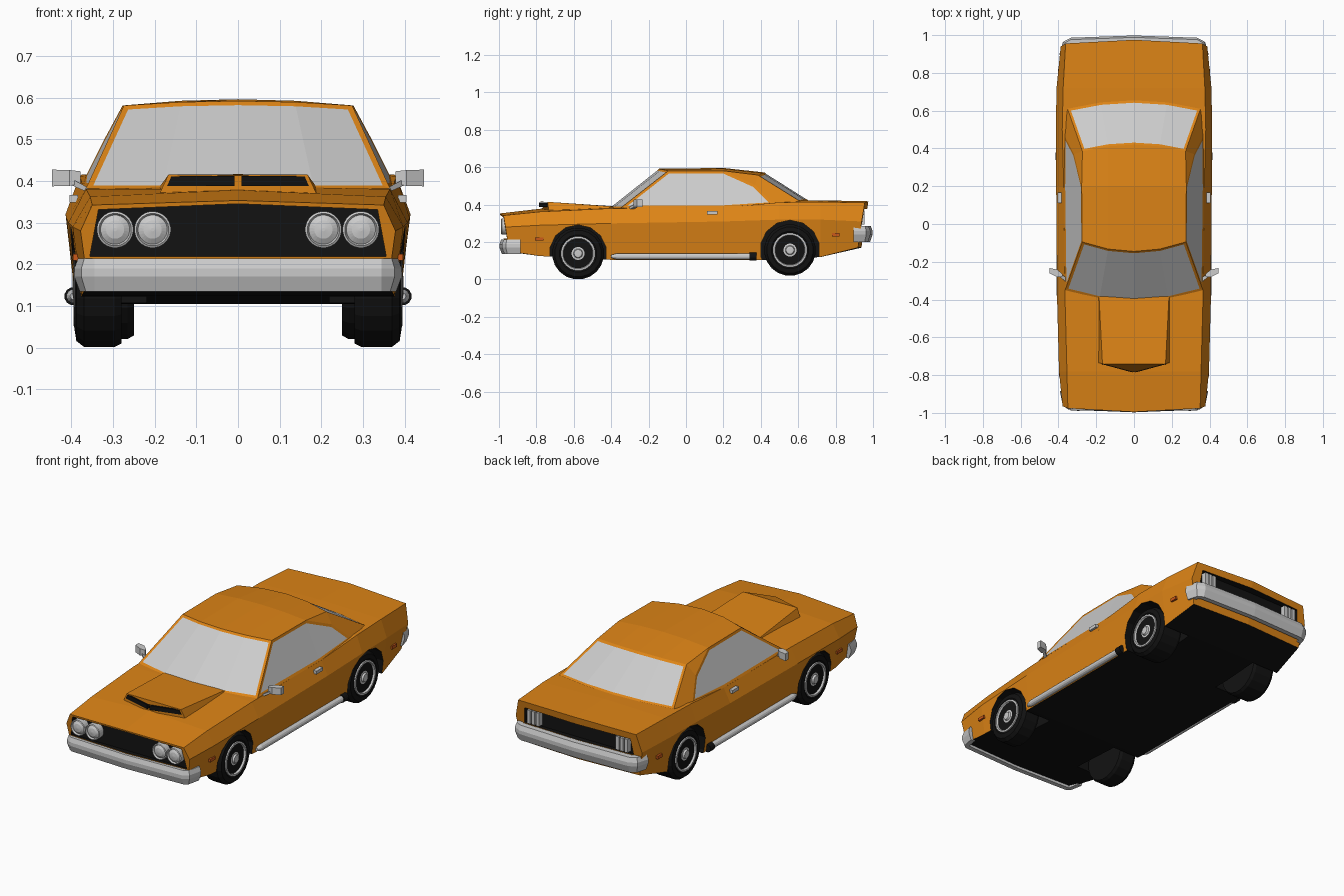
import bpy, bmesh, math
from mathutils import Vector

if "Cube" in bpy.data.objects:
    bpy.data.objects.remove(bpy.data.objects["Cube"])


def material(name, rgb):
    m = bpy.data.materials.new(name)
    m.diffuse_color = (*rgb, 1)
    m.use_nodes = True
    m.node_tree.nodes["Principled BSDF"].inputs["Base Color"].default_value = m.diffuse_color
    return m


ORANGE = material("orange_paint", (0.72, 0.23, 0.008))
BLACK = material("black", (0.006, 0.006, 0.006))
AMBER = material("marker_amber", (0.6, 0.1, 0.01))


def finish(name, bm, *mats):
    bmesh.ops.recalc_face_normals(bm, faces=bm.faces)
    me = bpy.data.meshes.new(name)
    bm.to_mesh(me)
    bm.free()
    for m in mats:
        if m:
            me.materials.append(m)
    ob = bpy.data.objects.new(name, me)
    bpy.context.collection.objects.link(ob)
    return ob


def loft(name, rings, *mats, index=0):
    """Skin closed rings of equal size and cap both ends."""
    bm = bmesh.new()
    vs = [[bm.verts.new(p) for p in r] for r in rings]
    n = len(vs[0])
    for a, b in zip(vs, vs[1:]):
        for i in range(n):
            bm.faces.new((a[i], a[(i + 1) % n], b[(i + 1) % n], b[i]))
    bm.faces.new(vs[0])
    bm.faces.new(vs[-1])
    for f in bm.faces:
        f.material_index = index
    return finish(name, bm, *mats)


def lathe(name, centre, axis, profile, n, *mats, index=0):
    """Revolve (distance along axis, radius) pairs about the x or y axis."""
    rings = []
    for d, r in profile:
        ring = []
        for i in range(n):
            a = 2 * math.pi * (i + 0.5) / n
            c, s = r * math.cos(a), r * math.sin(a)
            ring.append(Vector(centre) + Vector((d, c, s) if axis == 'x' else (c, d, s)))
        rings.append(ring)
    return loft(name, rings, *mats, index=index)


def box(name, loc, size, *mats):
    bm = bmesh.new()
    bmesh.ops.create_cube(bm, size=1)
    bmesh.ops.scale(bm, vec=size, verts=bm.verts)
    bmesh.ops.translate(bm, vec=loc, verts=bm.verts)
    return finish(name, bm, *mats)


# Body: half sections y, bottom z/x, mid x/z, shoulder x/z, centre z
STATIONS = [(-.995, .15, .36, .378, .28, .35, .342, .353),
            (-.78, .125, .375, .397, .29, .355, .362, .378),
            (-.40, .105, .385, .407, .30, .365, .38, .388),
            (.2, .105, .385, .412, .31, .372, .385, .39),
            (.5, .105, .39, .414, .32, .38, .412, .422),
            (.72, .12, .385, .41, .32, .375, .415, .423),
            (.975, .17, .36, .388, .31, .362, .41, .418)]
bm = bmesh.new()
rings = []
for y, zb, xb, xm, zm, xs, zs, zc in STATIONS:
    half = [(0, zb), (xb, zb), (xm, zm), (xs, zs), (0, zc)]
    pts = half + [(-x, z) for x, z in half[3:0:-1]]
    end = -math.copysign(1, y) if abs(y) > .9 else 0
    rings.append([bm.verts.new((x, y + end * ((zc - z) * .15 + abs(x) * .05), z))
                  for x, z in pts])
for a, b in zip(rings, rings[1:]):
    for i in range(8):
        f = bm.faces.new((a[i], a[(i + 1) % 8], b[(i + 1) % 8], b[i]))
        f.material_index = int(i in (0, 7))
for r in (rings[0], rings[-1]):
    bm.faces.new(r[:5])
    bm.faces.new(r[4:] + r[:1])
body = finish("body", bm, ORANGE, BLACK)


def cut(cutter):
    cutter.hide_render = True
    cutter.hide_viewport = True
    m = body.modifiers.new(cutter.name, 'BOOLEAN')
    m.operation = 'DIFFERENCE'
    m.solver = 'EXACT'
    m.object = cutter


# Black recesses for grille and tail panel
for name, y0, y1, top, bot in [("grille_cutter", -1.1, -.948, (.335, .342), (.356, .218)),
                               ("tail_cutter", .925, 1.1, (.325, .375), (.335, .285))]:
    outline = [(-top[0], top[1])] + ([(0, top[1] + .003)]) + [top, bot, (-bot[0], bot[1])]
    if name[0] == 'g':
        outline[0], outline[2] = (-.335, .331), (.335, .331)
    cut(loft(name, [[(x, y, z) for x, z in outline] for y in (y0, y1)],
             ORANGE, BLACK, index=1))

# Wheel arches and wheels: y, z, tyre radius, arch radius, inner x
for end, wy, wz, r, ar, inner in [("front", -.577, .139, .139, .153, .28),
                                  ("rear", .556, .157, .138, .16, .25)]:
    for s, side in ((1, "right"), (-1, "left")):
        tag = f"{end}_{side}"
        c = (0, wy, wz)
        cut(lathe(f"arch_cutter_{tag}", c, 'x', [(s * .22, ar), (s * .5, ar)], 14,
                  ORANGE, BLACK, index=1))
        lathe(f"tyre_{tag}", c, 'x', [(s * x, q) for x, q in (
            (inner, .09), (inner, r - .008), (inner + .015, r), (.37, r),
            (.388, r - .014), (.392, .1), (.385, .09))], 20, BLACK)
        lathe(f"rim_{tag}", c, 'x', [(s * x, q) for x, q in (
            (.35, .092), (.394, .092), (.395, .082), (.372, .074), (.368, .05),
            (.384, .045), (.386, .025), (.396, .021), (.397, .012))], 20)
        for k in range(8):
            a = math.tau * k / 8
            sp = box(f"spoke_{tag}_{k}", (0, 0, .058), (.016, .018, .034))
            sp.location = (s * .375, wy, wz)
            sp.rotation_euler.x = a

# Cabin rows across: y, bow, z, crown drop, half width
ROWS = [(-.41, .06, .382, 0, .365), (-.145, .05, .592, .011, .274),
        (.2, 0, .596, .015, .277), (.42, -.035, .572, .014, .273),
        (.655, -.045, .424, .006, .352)]
bm = bmesh.new()
T = [-1, -.5, 0, .5, 1]
grid = [[bm.verts.new((t * hw, y + bow * t * t, z - dz * t * t)) for t in T]
        for y, bow, z, dz, hw in ROWS]
regions = [[], [], [], []]
for j in range(4):
    for i in range(4):
        f = bm.faces.new((grid[j][i], grid[j][i + 1], grid[j + 1][i + 1], grid[j + 1][i]))
        if j in (0, 3):
            regions[j // 3].append(f)
for s, col, reg in ((1, 4, 2), (-1, 0, 3)):
    fb, rf, rm, rr, rb = [row[col] for row in grid]
    b1, b2, p = [bm.verts.new((s * x, y, z)) for x, y, z in
                 ((.372, .19, .384), (.37, .47, .402), (.318, .37, .505))]
    regions[reg] = [bm.faces.new((fb, b1, rm, rf)), bm.faces.new((b1, b2, p, rm))]
    bm.faces.new((b2, rb, rr, p))
    bm.faces.new((p, rr, rm))
bmesh.ops.recalc_face_normals(bm, faces=bm.faces)
for reg in regions:
    bmesh.ops.inset_region(bm, faces=reg, thickness=.014, depth=-.002, use_boundary=True,
                           use_even_offset=True)
    for f in reg:
        f.material_index = 1
glass = bm.copy()
for b, keep in ((bm, 0), (glass, 1)):
    bmesh.ops.delete(b, geom=[f for f in b.faces if f.material_index != keep], context='FACES')
for f in glass.faces:
    f.material_index = 0
finish("cabin", bm, ORANGE)
finish("window_glass", glass)

# Hood scoop with two dark mouths
def scoop_ring(y, bow, hb, ht, zb, zt):
    half = [(hb, zb), (ht, zt - .001)]
    pts = half + [(0, zt)] + [(-x, z) for x, z in half[::-1]] + [(0, zb)]
    return [(x, y + bow * abs(x), z) for x, z in pts]


loft("hood_scoop", [scoop_ring(-.785, .27, .192, .167, .362, .416),
                    scoop_ring(-.385, 0, .192, .185, .37, .391)], ORANGE)
for s in (1, -1):
    loft("scoop_mouth", [[(s * x, -.788 + .27 * x + dy, z) for x, z in
                          ((.008, .388), (.17, .388), (.16, .411), (.008, .412))]
                         for dy in (0, .02)], BLACK)

# Bumpers: half path of x, y, outward direction
def bumper(name, half, top, mid, bot, bulge):
    path = [(-x, y, -dx, dy) for x, y, dx, dy in half[:0:-1]] + half
    sec = [(-.004, top), (bulge, mid + .01), (bulge, mid - .01), (-.008, bot),
           (-.035, bot), (-.035, top)]
    loft(name, [[(x + dx * o, y + dy * o, z) for o, z in sec] for x, y, dx, dy in path])


bumper("front_bumper", [(0, -.992, 0, -1), (.345, -.978, 0, -1), (.372, -.96, .8, -.6),
                        (.388, -.885, 1, 0)], .214, .18, .135, .005)
bumper("rear_bumper", [(0, .992, 0, 1), (.335, .98, 0, 1), (.372, .96, .8, .6),
                       (.39, .895, 1, 0)], .285, .25, .2, .006)

for s, side in ((1, "right"), (-1, "left")):
    # Lamps
    for x in (.205, .295):
        lathe(f"headlight_{side}", (s * x, 0, .283), 'y', [
            (-.94, .044), (-.985, .044), (-.988, .039), (-.978, .035),
            (-.986, .022), (-.989, .004)], 24)
    for x in (.245, .272, .299):
        box(f"tail_light_{side}", (s * x, .937, .331), (.02, .034, .074))
    box(f"front_marker_{side}", (s * .39, -.785, .217), (.012, .045, .016), AMBER)
    box(f"rear_marker_{side}", (s * .396, .8, .24), (.012, .04, .018), AMBER)
    box(f"door_handle_{side}", (s * .394, .14, .357), (.02, .055, .018))
    # Side exhaust pipes
    lathe(f"side_pipe_{side}", (s * .395, 0, .123), 'y',
          [(-.40, .008), (-.37, .017), (.35, .017), (.372, .02)], 12)
    lathe(f"pipe_tip_{side}", (s * .395, 0, .123), 'y', [(.34, .022), (.378, .022)], 12, BLACK)
    # Door mirrors
    def slab(x, y, z, hy, hz):
        return [(s * x, y + a * hy, z + b * hz) for a, b in ((-1, -1), (1, -1), (1, 1), (-1, 1))]
    loft(f"mirror_{side}", [slab(.378, -.272, .408, .006, .015),
                            slab(.405, -.262, .407, .02, .019),
                            slab(.447, -.247, .407, .014, .02)])
    loft(f"mirror_stem_{side}", [slab(.36, -.295, .378, .012, .006),
                                 slab(.405, -.262, .4, .008, .008)])
